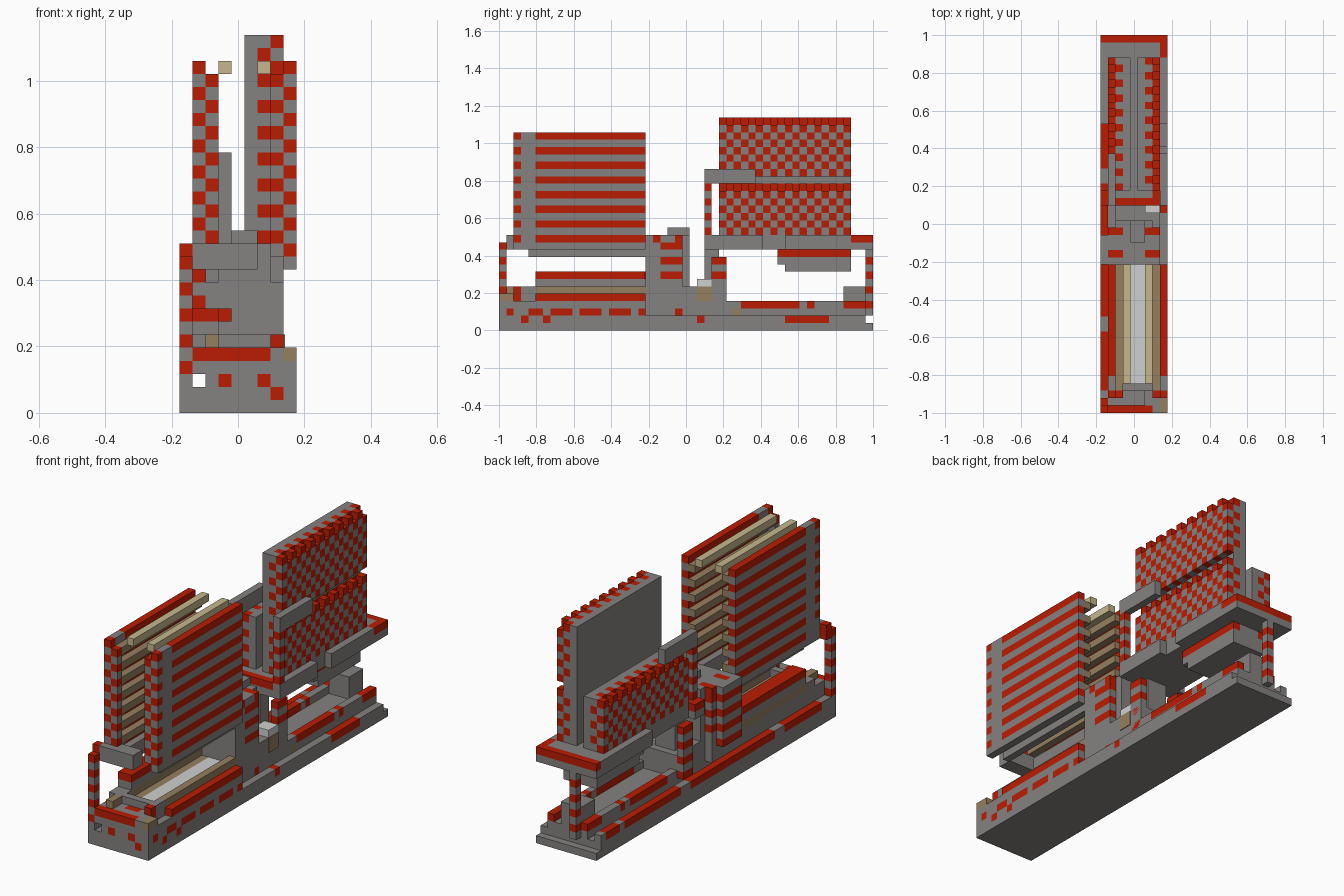
import bpy
import bmesh

if "Cube" in bpy.data.objects:
    bpy.data.objects.remove(bpy.data.objects["Cube"], do_unlink=True)

UNIT = 2 / 51
COLOURS = {
    "grey": (0.235, 0.225, 0.22),
    "red": (0.5, 0.012, 0.001),
    "tan": (0.56, 0.47, 0.27),
    "brown": (0.3, 0.215, 0.115),
    "pale": (0.62, 0.64, 0.64),
}
NAMES = list(COLOURS)
MATERIALS = []
for label, rgb in COLOURS.items():
    mat = bpy.data.materials.new(label)
    mat.use_nodes = True
    mat.diffuse_color = (*rgb, 1)
    mat.node_tree.nodes["Principled BSDF"].inputs["Base Color"].default_value = (*rgb, 1)
    MATERIALS.append(mat)


def place(cell):
    return ((cell[0] - 4.5) * UNIT, (cell[1] - 25.5) * UNIT, cell[2] * UNIT)


def add_face(bm, low, high, axis, side, colour):
    """One face of the box low..high, wound outward."""
    u, v = (axis + 1) % 3, (axis + 2) % 3
    corners = [(low, low), (high, low), (high, high), (low, high)]
    verts = []
    for a, b in corners if side else reversed(corners):
        p = [0, 0, 0]
        p[axis] = (high if side else low)[axis]
        p[u], p[v] = a[u], b[v]
        verts.append(bm.verts.new(place(p)))
    bm.faces.new(verts).material_index = NAMES.index(colour)


def finish(name, bm):
    bmesh.ops.remove_doubles(bm, verts=bm.verts, dist=UNIT / 100)
    mesh = bpy.data.meshes.new(name)
    bm.to_mesh(mesh)
    bm.free()
    for mat in MATERIALS:
        mesh.materials.append(mat)
    bpy.context.collection.objects.link(bpy.data.objects.new(name, mesh))


def box(name, colour, x, y, z):
    """Plain block; ranges are in grid cells, end excluded."""
    bm = bmesh.new()
    low, high = zip(x, y, z)
    for axis in range(3):
        for side in (0, 1):
            add_face(bm, low, high, axis, side, colour)
    finish(name, bm)


def pattern(name, rule, x, y, z):
    """Block of unit cells; rule gives each cell's colour, or None for a gap."""
    cells = {(i, j, k): rule(i, j, k)
             for i in range(*x) for j in range(*y) for k in range(*z)}
    bm = bmesh.new()
    for cell, colour in cells.items():
        if not colour:
            continue
        for axis in range(3):
            for side in (0, 1):
                near = list(cell)
                near[axis] += 2 * side - 1
                if not cells.get(tuple(near)):
                    add_face(bm, cell, [c + 1 for c in cell], axis, side, colour)
    finish(name, bm)


def red_if(test):
    return "red" if test else "grey"


def stripes(i, j, k):
    return red_if(k % 2)


# Base
box("base_plate", "grey", (0, 9), (0, 51), (0, 1))
pattern("lower_plinth", lambda i, j, k: red_if(
    (i == 8 and (39 <= j < 45 or j in (3, 6, 27))) or (i == 7 and j == 0)),
    (0, 9), (0, 50), (1, 2))
pattern("right_kerb", lambda i, j, k: red_if(2 < j < 49 and j not in (11, 12, 31, 32, 45)),
        (0, 1), (0, 50), (2, 3))

# Front bed with its dashed band and rails
box("front_bed_core", "grey", (2, 8), (1, 20), (2, 4))
pattern("front_bed_end", lambda i, j, k: red_if(i in (3, 6)), (2, 8), (0, 1), (2, 3))
pattern("dashed_band", lambda i, j, k: red_if(j == 1 or j % 4 != 2 and j > 3),
        (8, 9), (0, 20), (2, 3))
box("left_rail", "grey", (8, 9), (0, 20), (3, 4))
box("left_rail_cap", "red", (8, 9), (5, 20), (4, 5))
box("left_rail_tip", "brown", (8, 9), (0, 2), (4, 5))
box("right_rail", "grey", (1, 3), (1, 20), (3, 5))
box("right_beam_base", "brown", (1, 3), (5, 20), (5, 6))
box("right_beam", "grey", (1, 3), (5, 20), (6, 7))
box("right_beam_cap", "red", (1, 3), (5, 20), (7, 8))
box("pale_floor", "pale", (4, 6), (4, 20), (4, 5))
for side in (3, 6):
    box("floor_edge", "brown", (side, side + 1), (4, 20), (4, 5))
box("left_inner_beam", "grey", (7, 8), (4, 20), (4, 5))
box("left_inner_cap", "brown", (7, 8), (5, 20), (5, 6))

# Front end block, post and arm
pattern("front_step", lambda i, j, k: red_if(k == 4 and i < 7 and j == 0 or j == 2 and i % 3),
        (1, 8), (0, 3), (3, 5))
box("front_sill", "grey", (1, 8), (3, 4), (4, 6))
for start, end in ((1, 3), (7, 8)):
    box("sill_corner", "grey", (start, end), (4, 5), (4, 6))
box("sill_peg", "brown", (2, 3), (1, 3), (5, 6))
box("sill_stud", "red", (7, 8), (2, 3), (5, 6))
pattern("front_post", stripes, (0, 1), (0, 1), (3, 12))
box("post_head", "red", (0, 1), (1, 2), (11, 13))
box("front_arm", "grey", (1, 6), (1, 3), (11, 13))

# Pair of tall striped front panels, with slats on the inner faces
for side, outer, inner, slat in (("right", 1, 2, 3), ("left", 8, 7, 6)):
    pattern(side + "_front_panel",
            lambda i, j, k: red_if(k % 2 == 0 and j not in (3, 4)),
            (outer, outer + 1), (2, 20), (11, 27))
    pattern(side + "_panel_edge", stripes, (inner, inner + 1), (2, 3), (12, 26))
    pattern(side + "_slats", lambda i, j, k: "brown" if k % 2 else None,
            (inner, inner + 1), (3, 20), (12, 26))
    box(side + "_top_slat", "tan", (slat, slat + 1), (4, 20), (26, 27))
    box(side + "_panel_foot", "grey", (inner, inner + 1), (4, 20), (10, 12))


# Central tower, banded on its flanks and open along the lower right channel
def tower_bands(i, j, k):
    if i == 1 and k == 2:
        return None
    flank = i in (1, 7) and j > 21 and k > 6 and k % 2
    corner = i == 1 and j == 20 and k in (8, 10)
    return red_if(flank or corner or i == 7 and j == 24 and k == 2)


pattern("tower_core", tower_bands, (1, 8), (20, 25), (1, 12))
pattern("tower_top", lambda i, j, k: red_if(j in (21, 24) and i not in (3, 4, 5)),
        (1, 8), (20, 25), (12, 13))
box("tower_back", "grey", (2, 7), (25, 26), (6, 13))
box("tower_peak", "grey", (4, 6), (23, 26), (13, 14))
pattern("tower_wing", stripes, (0, 1), (20, 24), (5, 13))
box("tower_front_mark", "red", (1, 4), (19.8, 20), (7, 8))
box("tower_foot", "grey", (2, 8), (25, 31), (2, 6))
box("brown_socket", "brown", (6, 8.1), (27, 29), (4, 6))
box("pale_block", "pale", (6, 8), (27, 29), (6, 7))
box("platform_support", "grey", (3, 6), (28, 30), (5, 11))
for side in (1, 7):
    pattern("support_post", stripes, (side, side + 1), (29, 31), (3, 10))

# Low rear trough
pattern("trough_floor", lambda i, j, k: "brown" if i == 7 and j == 32 else "grey",
        (2, 8), (31, 50), (2, 3))
for side in (2, 7):
    pattern("trough_rail", lambda i, j, k: red_if(33 <= j < 41 or j in (42, 47, 48, 49)),
            (side, side + 1), (31, 50), (3, 4))
box("rear_bracket", "grey", (3, 6), (47, 50), (3, 6))
pattern("rear_post", stripes, (3, 4), (50, 51), (2, 11))

# Raised rear platform
box("platform_deck", "grey", (1, 8), (30, 48), (11, 13))
pattern("platform_front_edge",
        lambda i, j, k: red_if(k == 12 and i < 8 and (j == 28 or i in (0, 1, 7))),
        (0, 9), (28, 30), (11, 13))
pattern("platform_back_edge", lambda i, j, k: red_if(k == 12 and (j == 50 or i == 8)),
        (0, 9), (48, 51), (11, 13))
for side in (0, 8):
    box("deck_side_beam", "grey", (side, side + 1), (39, 48), (11, 13))
box("deck_front_beam", "grey", (8, 9), (30, 36), (11, 13))
pattern("keel_band", lambda i, j, k: red_if(i in (2, 6)), (2, 7), (38, 48), (10, 11))
box("keel", "grey", (2, 7), (38, 48), (9, 10))
box("keel_base", "grey", (2, 7), (39, 48), (8, 9))


# Rear panels covered in checkered studs
def studs(outer, top):
    def rule(i, j, k):
        odd = (j + k) % 2
        if i == outer:
            return "red" if not odd else None if k == top else "grey"
        return red_if(odd)
    return rule


box("tall_rear_panel", "grey", (5, 6), (30, 48), (13, 29))
box("stud_ledge", "grey", (6, 7), (30, 48), (20, 21))
pattern("upper_studs", studs(7, 28), (6, 8), (30, 48), (21, 29))
pattern("lower_studs", studs(7, 19), (6, 8), (30, 48), (13, 20))
box("short_rear_panel", "grey", (3, 4), (30, 48), (13, 20))
pattern("short_panel_studs", studs(1, 19), (1, 3), (30, 48), (13, 20))
for side in (1, 8):
    pattern("bar_post", stripes, (side, side + 1), (28, 29), (13, 20))
    box("side_bar", "grey", (side, side + 1), (28, 35), (20, 22))
